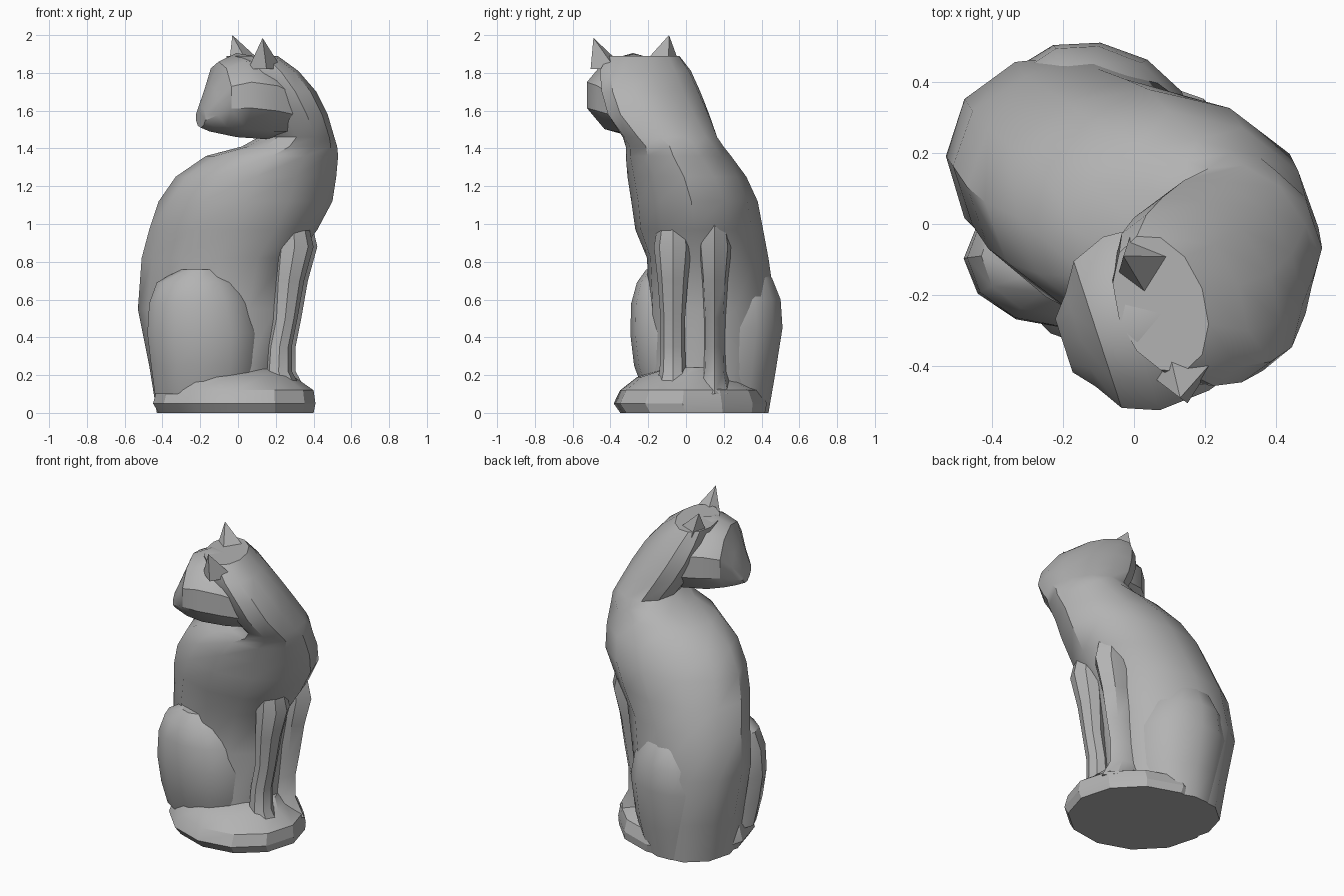
import bpy
import bmesh
from math import sin, cos, pi, radians
from mathutils import Vector

default_cube = bpy.data.objects.get("Cube")
if default_cube:
    bpy.data.objects.remove(default_cube, do_unlink=True)

# One plain stone colour
stone = bpy.data.materials.new("grey_stone")
stone.use_nodes = True
stone_colour = (0.45, 0.45, 0.45, 1)
stone.diffuse_color = stone_colour
stone.node_tree.nodes["Principled BSDF"].inputs["Base Color"].default_value = stone_colour


def finish(mesh_builder, name, angle=35):
    """Turn a bmesh into a named, shaded object."""
    bmesh.ops.recalc_face_normals(mesh_builder, faces=mesh_builder.faces)
    mesh = bpy.data.meshes.new(name)
    mesh_builder.to_mesh(mesh)
    mesh_builder.free()
    mesh.materials.append(stone)
    part = bpy.data.objects.new(name, mesh)
    bpy.context.collection.objects.link(part)
    bpy.ops.object.select_all(action="DESELECT")
    part.select_set(True)
    bpy.context.view_layer.objects.active = part
    bpy.ops.object.shade_smooth_by_angle(angle=radians(angle))
    return part


def loft(name, rings, angle=35):
    """Skin a list of point rings and cap both ends."""
    builder = bmesh.new()
    loops = [[builder.verts.new(point) for point in ring] for ring in rings]
    count = len(loops[0])
    for lower, upper in zip(loops, loops[1:]):
        for i in range(count):
            j = (i + 1) % count
            builder.faces.new((lower[i], lower[j], upper[j], upper[i]))
    builder.faces.new(loops[0])
    builder.faces.new(loops[-1])
    return finish(builder, name, angle)


def level_ring(height, left, right, front, back, skew=0.0, sides=12):
    """Horizontal oval filling the given bounds, leaning along a diagonal."""
    ring = []
    for i in range(sides):
        turn = 2 * pi * i / sides
        x = (left + right) / 2 + (right - left) / 2 * cos(turn)
        y = (front + back) / 2 + (back - front) / 2 * sin(turn + skew)
        ring.append(Vector((x, y, height)))
    return ring


# Torso and neck: height, then left, right, front and back bounds, then skew
torso_levels = [
    (0, -.43, .2, -.2, .44, -.15),
    (.25, -.47, .22, -.2, .46, -.15),
    (.55, -.53, .25, -.2, .48, -.15),
    (.82, -.51, .31, -.21, .44, -.15),
    (.97, -.47, .42, -.27, .41, -.1),
    (1.12, -.42, .5, -.29, .38, -.05),
    (1.25, -.33, .52, -.31, .32, -.05),
    (1.36, -.17, .53, -.32, .24, -.1),
    (1.41, .02, .525, -.32, .2, -.1),
    (1.46, .11, .51, -.34, .17, -.2),
    (1.58, .03, .475, -.42, .13, -.3),
    (1.7, -.03, .415, -.45, .08, -.35),
    (1.81, -.06, .32, -.46, .03, -.35),
    (1.89, -.06, .21, -.42, -.03, -.3),
]
loft("torso_and_neck", [level_ring(*level) for level in torso_levels])

# Head, turned to look over the shoulder: distance, half width, bottom, top
head_centre = Vector((.04, -.265, 0))
facing = Vector((-.95, -.31, 0))
sideways = Vector((.31, -.95, 0))
head_stations = [
    (-.25, .2, 1.46, 1.78),
    (-.1, .25, 1.45, 1.88),
    (.05, .26, 1.46, 1.905),
    (.15, .22, 1.48, 1.86),
    (.2, .14, 1.49, 1.74),
    (.25, .08, 1.51, 1.62),
]
head_rings = []
for distance, half_width, bottom, top in head_stations:
    ring = []
    for i in range(10):
        turn = 2 * pi * (i + .5) / 10
        point = head_centre + facing * distance + sideways * half_width * cos(turn) * 1.04
        point.z = (bottom + top) / 2 + (top - bottom) / 2 * sin(turn)
        ring.append(point)
    head_rings.append(ring)
loft("head", head_rings)

# Ears: pointed pyramids
ear_places = {
    "left_ear": ((.12, -.41, 1.82), (.13, -.49, 1.985)),
    "right_ear": ((.02, -.13, 1.85), (-.03, -.09, 2)),
}
for name, (base, tip) in ear_places.items():
    builder = bmesh.new()
    base_points = []
    for along, across in ((.07, 0), (0, .1), (-.12, 0), (0, -.1)):
        position = Vector(base) + facing * along + sideways * across
        base_points.append(builder.verts.new(position))
    peak = builder.verts.new(tip)
    for a, b in zip(base_points, base_points[1:] + base_points[:1]):
        builder.faces.new((a, b, peak))
    builder.faces.new(base_points)
    finish(builder, name, 20)

# Front legs, flaring into the chest at the top and the feet at the bottom;
# the left one widens backwards into the flank
leg_levels = [
    (.1, .25, .1),
    (.22, .215, .07),
    (.35, .22, .065),
    (.5, .25, .065),
    (.7, .27, .08),
    (.88, .3, .1),
    (1.05, .29, .07),
]
for name, side, forward, reach in (("right_front_leg", -.07, 0, 0), ("left_front_leg", .15, .02, .2)):
    rings = []
    for height, x, size in leg_levels:
        x += forward
        bounds = (x - size - reach, x + size, side - size, side + size)
        rings.append(level_ring(height, *bounds, 0, 8))
    loft(name, rings)

# Haunches
right_haunch = [
    (.1, -.44, .08, -.22, .1),
    (.25, -.46, .1, -.275, .1),
    (.42, -.48, .11, -.295, .1),
    (.58, -.47, .07, -.29, .1),
    (.69, -.43, .01, -.26, .08),
    (.76, -.31, -.1, -.21, .05),
]
left_haunch = [
    (0, -.3, .1, .1, .44),
    (.2, -.33, .15, .1, .475),
    (.45, -.36, .17, .1, .515),
    (.6, -.34, .14, .1, .505),
    (.71, -.28, .07, .15, .46),
    (.78, -.2, 0, .2, .41),
]
loft("right_haunch", [level_ring(*level) for level in right_haunch])
loft("left_haunch", [level_ring(*level, -.2) for level in left_haunch])

# Low base formed by the wrapped tail and feet
base_levels = [
    (0, -.42, .4, -.35, .42),
    (.05, -.45, .41, -.385, .43),
    (.12, -.43, .4, -.35, .4),
    (.19, -.4, .3, -.26, .28),
    (.24, -.2, .24, -.1, .2),
]
loft("tail_and_feet_base", [level_ring(*level, -.1) for level in base_levels], 25)
